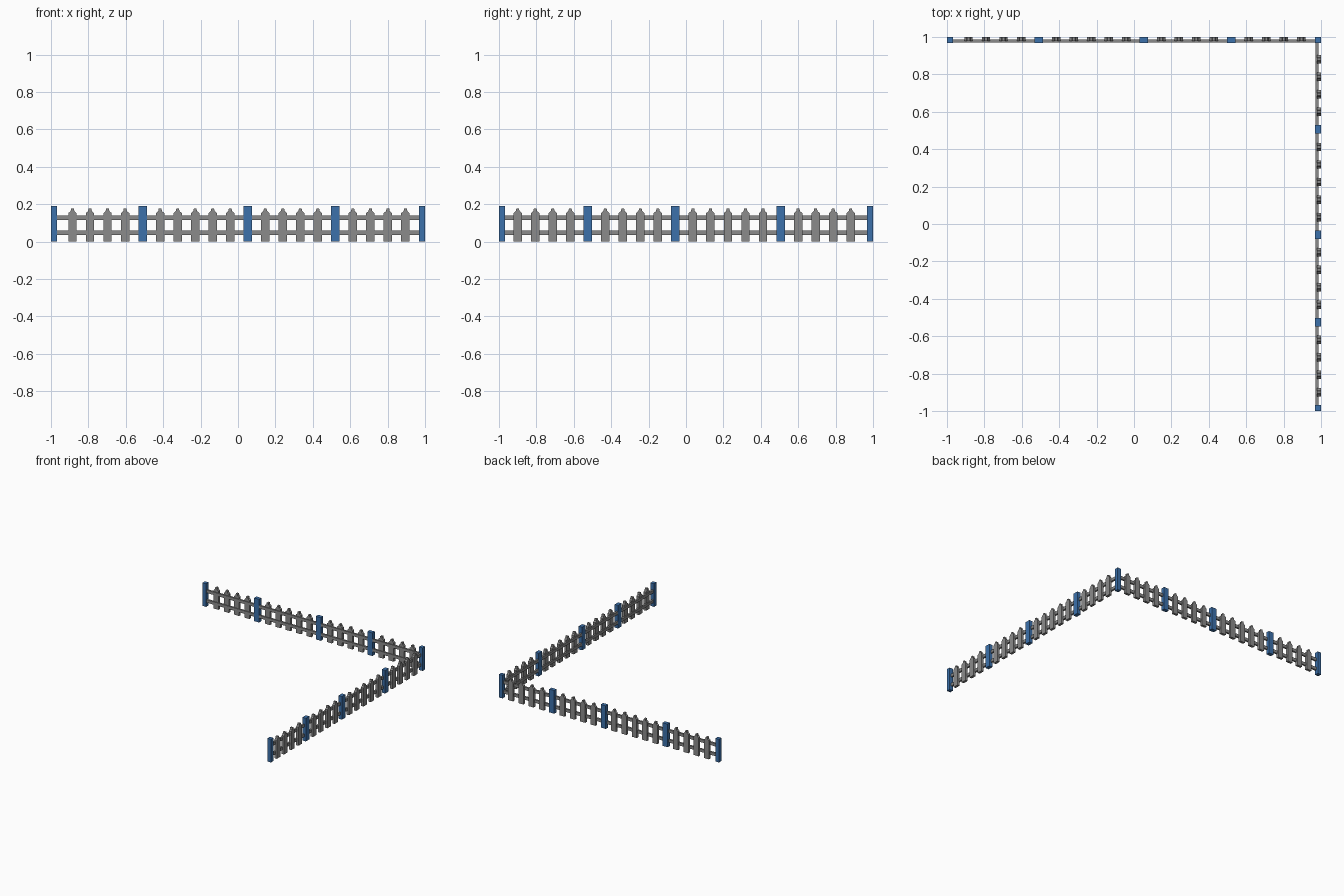
import bpy
import bmesh
from mathutils import Matrix

cube = bpy.data.objects.get("Cube")
if cube:
    bpy.data.objects.remove(cube, do_unlink=True)


def make_material(name, color):
    mat = bpy.data.materials.new(name)
    mat.use_nodes = True
    mat.diffuse_color = color
    mat.node_tree.nodes["Principled BSDF"].inputs["Base Color"].default_value = color
    return mat


GREY = make_material("grey", (0.26, 0.26, 0.26, 1))
BLUE = make_material("blue", (0.045, 0.165, 0.41, 1))


def extrude_profile(name, points, near, far, mat, matrix):
    """Profile in (along, z), extruded across the fence from near to far."""
    bm = bmesh.new()
    face = bm.faces.new([bm.verts.new((u, near, z)) for u, z in points])
    moved = bmesh.ops.extrude_face_region(bm, geom=[face])["geom"]
    verts = [v for v in moved if isinstance(v, bmesh.types.BMVert)]
    bmesh.ops.translate(bm, verts=verts, vec=(0, far - near, 0))
    bm.transform(matrix)
    bmesh.ops.recalc_face_normals(bm, faces=bm.faces)
    mesh = bpy.data.meshes.new(name)
    bm.to_mesh(mesh)
    bm.free()
    mesh.materials.append(mat)
    obj = bpy.data.objects.new(name, mesh)
    bpy.context.collection.objects.link(obj)
    return obj


def box(name, u0, u1, z0, z1, near, far, mat, matrix):
    points = [(u0, z0), (u1, z0), (u1, z1), (u0, z1)]
    return extrude_profile(name, points, near, far, mat, matrix)


STEP = 0.0937       # spacing of pickets and posts
POST_TOP = 0.19
PICKET_HALF = [(0.0225, 0), (0.0225, 0.152), (0.010, 0.163), (0.007, 0.177)]


def fence_side(name, start, post_slots, matrix):
    # Two rails on the inner side
    for label, z0, z1 in (("lower", 0.035, 0.059), ("upper", 0.115, 0.139)):
        box(f"{name}_{label}_rail", -0.985, 0.985, z0, z1, 0.971, 0.986, GREY, matrix)
    # Twenty evenly spaced slots: posts at some, pointed pickets at the rest
    for i in range(20):
        c = start + i * STEP
        if i in post_slots:
            box(f"{name}_post", c - 0.0225, c + 0.0225, 0, POST_TOP, 0.969, 1.0, BLUE, matrix)
        else:
            outline = [(c + u, z) for u, z in PICKET_HALF]
            outline += [(c - u, z) for u, z in reversed(PICKET_HALF)]
            extrude_profile(f"{name}_picket", outline, 0.978, 0.999, GREY, matrix)


# The right side of the corner is the back fence with x and y swapped
swap = Matrix(((0, 1, 0, 0), (1, 0, 0, 0), (0, 0, 1, 0), (0, 0, 0, 1)))
straight = Matrix.Identity(4)
fence_side("back_fence", -0.885, (4, 10, 15), straight)
fence_side("side_fence", -0.900, (4, 9, 15), swap)

# End posts and corner post
box("back_fence_end_post", -1.0, -0.968, 0, POST_TOP, 0.968, 1.0, BLUE, straight)
box("side_fence_end_post", -1.0, -0.968, 0, POST_TOP, 0.968, 1.0, BLUE, swap)
box("corner_post", 0.968, 1.0, 0, POST_TOP, 0.968, 1.0, BLUE, straight)
